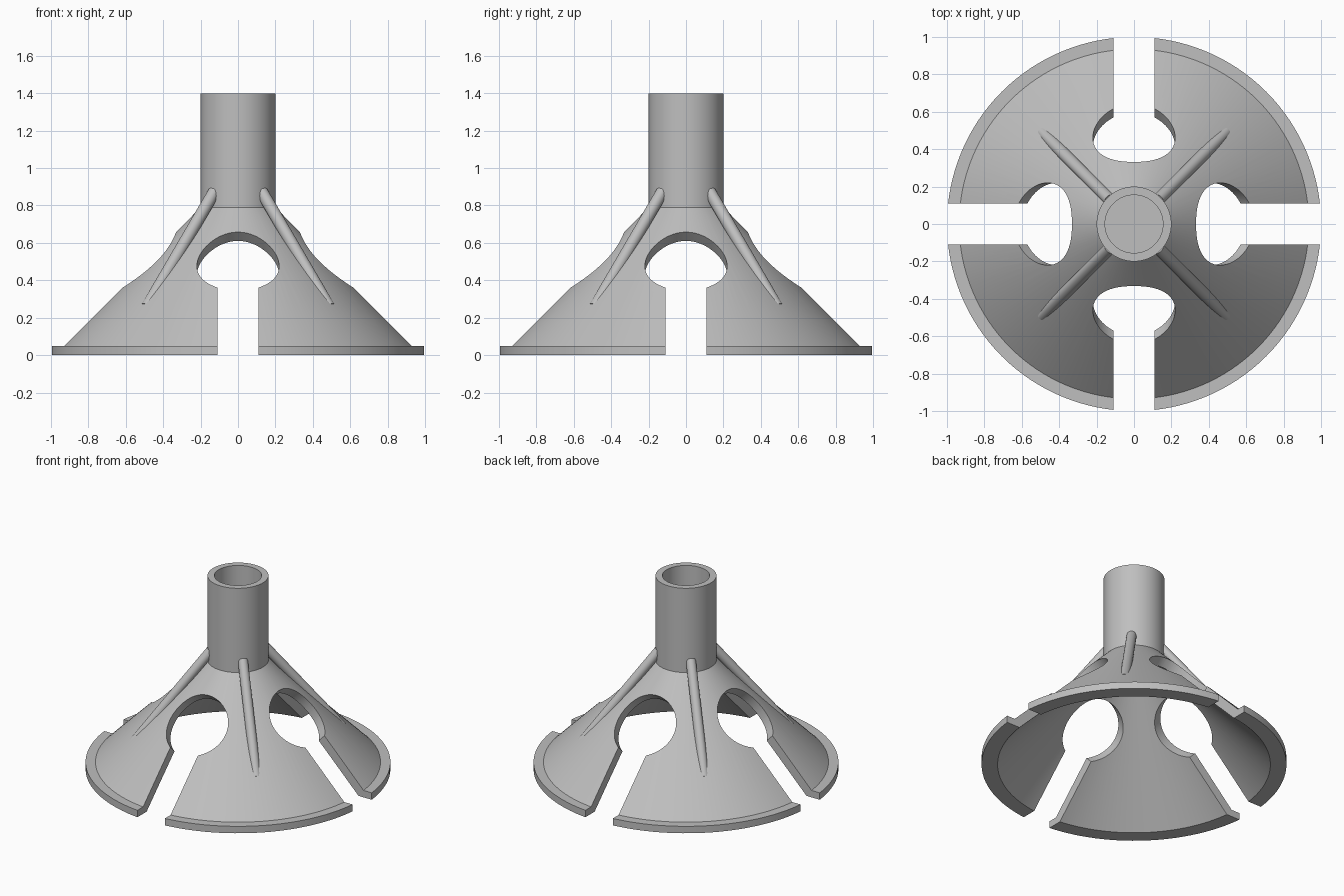
import bpy
import bmesh
from math import pi, radians, sqrt
from mathutils import Matrix, Vector

cube = bpy.data.objects.get("Cube")
if cube:
    bpy.data.objects.remove(cube, do_unlink=True)

GREY = 0.52
grey = bpy.data.materials.new("plain grey")
grey.use_nodes = True
grey.diffuse_color = (GREY, GREY, GREY, 1)
grey.node_tree.nodes["Principled BSDF"].inputs["Base Color"].default_value = (GREY, GREY, GREY, 1)


def add_object(name, bm):
    bmesh.ops.recalc_face_normals(bm, faces=bm.faces)
    mesh = bpy.data.meshes.new(name)
    bm.to_mesh(mesh)
    bm.free()
    mesh.materials.append(grey)
    obj = bpy.data.objects.new(name, mesh)
    bpy.context.collection.objects.link(obj)
    return obj


def lathe(name, profile, steps=128):
    bm = bmesh.new()
    verts = [bm.verts.new((r, 0, z)) for r, z in profile]
    edges = [bm.edges.new(pair) for pair in zip(verts, verts[1:])]
    bmesh.ops.spin(bm, geom=verts + edges, cent=(0, 0, 0), axis=(0, 0, 1),
                   angle=2 * pi, steps=steps)
    bmesh.ops.remove_doubles(bm, verts=bm.verts, dist=0.0001)
    return add_object(name, bm)


def rod(name, start, end, radius, segments):
    start, end = Vector(start), Vector(end)
    axis = end - start
    turn = axis.to_track_quat("Z", "Y").to_matrix().to_4x4()
    bm = bmesh.new()
    bmesh.ops.create_cone(bm, cap_ends=True, segments=segments, radius1=radius,
                          radius2=radius, depth=axis.length,
                          matrix=Matrix.Translation((start + end) / 2) @ turn)
    return add_object(name, bm)


def box(name, low, high):
    low, high = Vector(low), Vector(high)
    bm = bmesh.new()
    bmesh.ops.create_cube(bm, size=1, matrix=Matrix.Translation((low + high) / 2)
                          @ Matrix.Diagonal((*(high - low), 1)))
    return add_object(name, bm)


def select_only(obj):
    bpy.ops.object.select_all(action="DESELECT")
    obj.select_set(True)
    bpy.context.view_layer.objects.active = obj


def cut(target, cutter):
    cutter.hide_render = True
    mod = target.modifiers.new("cut", "BOOLEAN")
    mod.operation = "DIFFERENCE"
    mod.solver = "EXACT"
    mod.object = cutter
    select_only(target)
    bpy.ops.object.modifier_apply(modifier=mod.name)
    bpy.data.objects.remove(cutter, do_unlink=True)


def smooth(obj):
    select_only(obj)
    bpy.ops.object.shade_smooth_by_angle(angle=radians(30))


# Conical shell with a rim and a blind tube on top
body = lathe("conical_base_and_tube", [
    (0, 0.74), (0.155, 0.74), (0.895, 0), (1, 0), (1, 0.05), (0.935, 0.05),
    (0.2, 0.79), (0.2, 1.4), (0.155, 1.4), (0.155, 0.79), (0, 0.79)])

# Round openings square to the cone, each with a slot down through the rim
for i in range(4):
    spin = Matrix.Rotation(i * pi / 2, 4, "Z")
    hole = rod("hole_cutter", (0, 0.335, 0.35), (0, 0.735, 0.75), 0.22, 64)
    slot = box("slot_cutter", (-0.11, 0.5, -0.1), (0.11, 1.1, 0.48))
    for cutter in (hole, slot):
        cutter.data.transform(spin)
        cut(body, cutter)
smooth(body)

# Round ribs from the tube that sink into the cone
for name, sx, sy in (("front_left", 1, -1), ("front_right", -1, -1),
                     ("back_left", 1, 1), ("back_right", -1, 1)):
    out = Vector((sx, sy, 0)) / sqrt(2)
    rib = rod(name + "_rib", out * 0.18 + Vector((0, 0, 0.872)),
              out * 0.69 + Vector((0, 0, 0.255)), 0.033, 32)
    smooth(rib)
